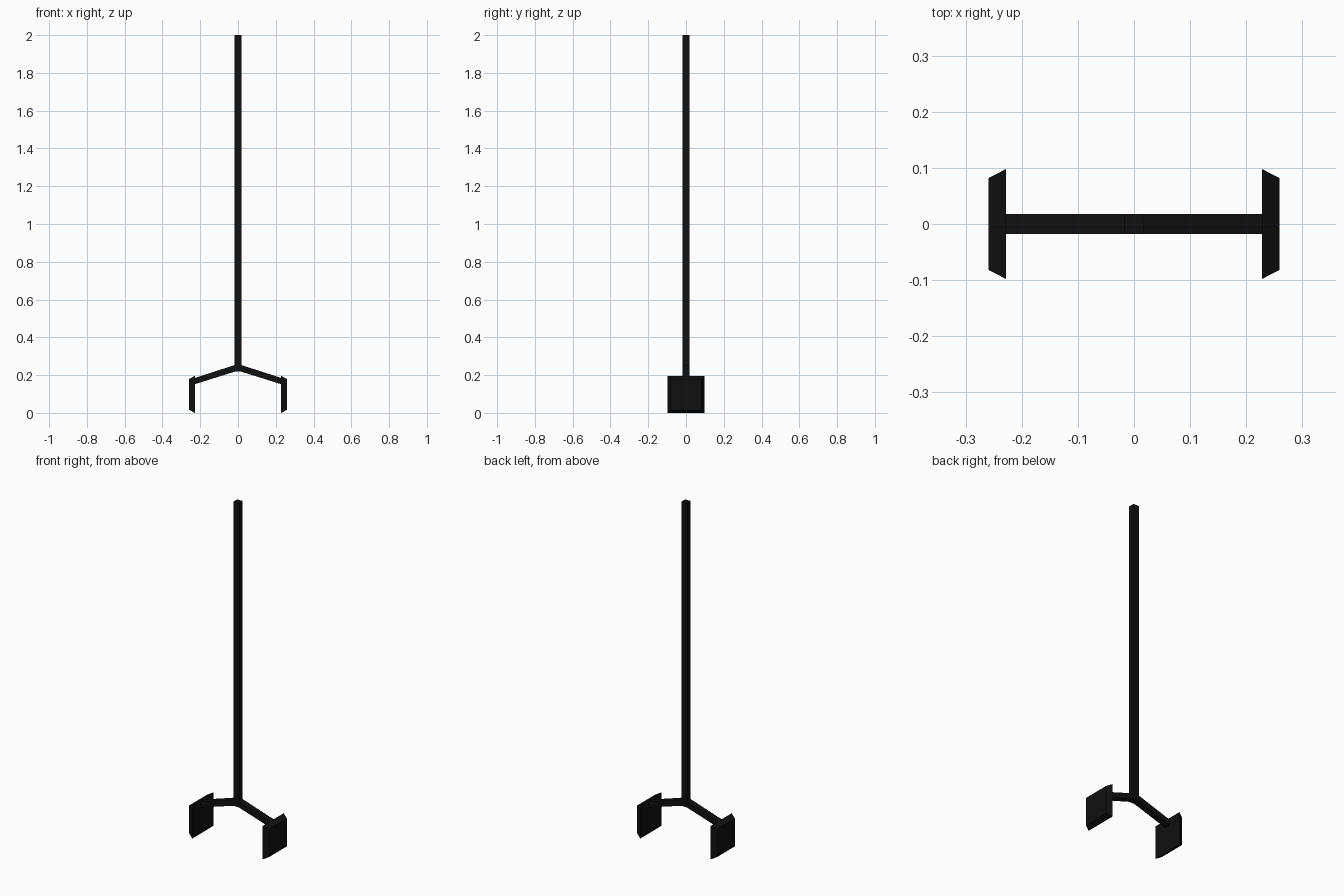
import bpy, bmesh

if "Cube" in bpy.data.objects:
    bpy.data.objects.remove(bpy.data.objects["Cube"])

black = bpy.data.materials.new("black")
black.diffuse_color = (0.005, 0.005, 0.005, 1)
black.use_nodes = True
black.node_tree.nodes["Principled BSDF"].inputs["Base Color"].default_value = black.diffuse_color


def loft(name, *sections):
    """Join matching four-point sections into a capped flat-faced solid."""
    bm = bmesh.new()
    rings = [[bm.verts.new(p) for p in s] for s in sections]
    for a, b in zip(rings, rings[1:]):
        for i in range(4):
            j = (i + 1) % 4
            bm.faces.new((a[i], a[j], b[j], b[i]))
    bm.faces.new(rings[0])
    bm.faces.new(rings[-1])
    bmesh.ops.recalc_face_normals(bm, faces=bm.faces)
    me = bpy.data.meshes.new(name)
    bm.to_mesh(me)
    bm.free()
    me.materials.append(black)
    ob = bpy.data.objects.new(name, me)
    bpy.context.collection.objects.link(ob)
    return ob


def flat_square(r, z):
    return [(-r, -r, z), (r, -r, z), (r, r, z), (-r, r, z)]


def side_rect(x, y, z0, z1):
    return [(x, -y, z0), (x, y, z0), (x, y, z1), (x, -y, z1)]


R = 0.018

# Tall square pole
loft("pole", flat_square(R, 0.218), flat_square(R, 2.0))

for side, s in (("left", -1), ("right", 1)):
    # Sloping arm leaving the foot of the pole
    loft(side + "_arm",
         side_rect(s * R, R, 0.218, 0.253),
         side_rect(s * 0.235, R, 0.15, 0.183))
    # Bevelled square pad, narrower on the outside
    loft(side + "_pad",
         side_rect(s * 0.228, 0.098, 0.0, 0.196),
         side_rect(s * 0.259, 0.082, 0.016, 0.18))
